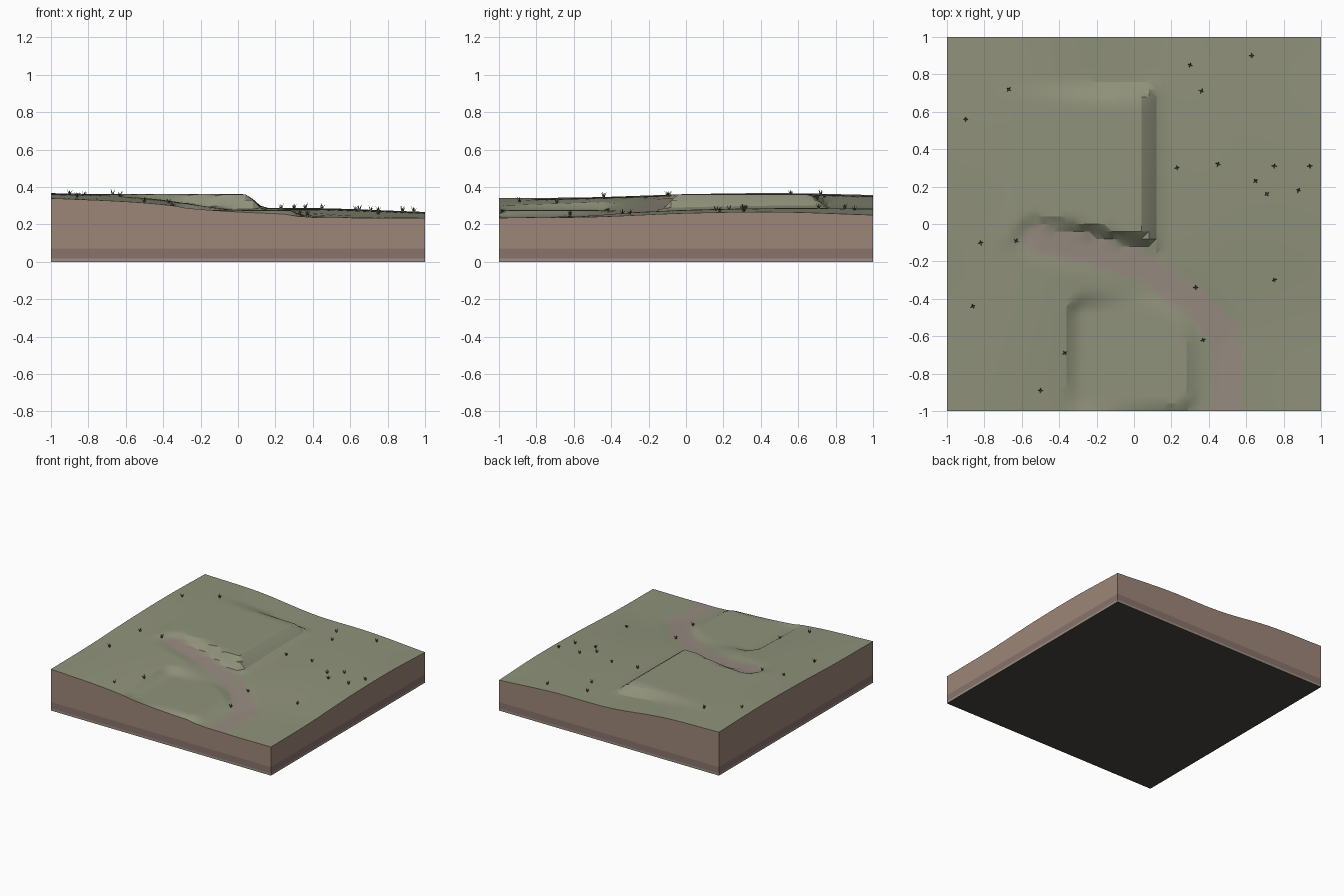
import bpy, bmesh, math, random
from mathutils import Vector

if "Cube" in bpy.data.objects:
    bpy.data.objects.remove(bpy.data.objects["Cube"])

random.seed(4)
N = 50


def mat(name, rgb):
    m = bpy.data.materials.new(name)
    m.diffuse_color = (*rgb, 1)
    m.use_nodes = True
    m.node_tree.nodes["Principled BSDF"].inputs["Base Color"].default_value = m.diffuse_color
    return m


GRASS = mat("grass", (0.28, 0.29, 0.20))
DIRT = mat("trail_dirt", (0.31, 0.26, 0.22))
SOIL = mat("soil", (0.34, 0.24, 0.19))
CLAY = mat("clay", (0.25, 0.17, 0.15))
STONE = mat("stone", (0.33, 0.28, 0.24))
BASE = mat("underside", (0.07, 0.06, 0.05))
REED = mat("tuft_green", (0.10, 0.12, 0.06))

# Natural ground heights: rows front to back, columns left to right
ROWS = [[.340, .315, .262, .236, .235],
        [.345, .334, .272, .250, .240],
        [.361, .345, .284, .276, .260],
        [.367, .352, .294, .285, .266],
        [.357, .342, .290, .282, .250]]
# Trail centre line
TRAIL = [Vector(p) for p in [(-.52, -.08, .338), (-.25, -.13, .302), (.05, -.22, .274),
                             (.3, -.4, .257), (.5, -.6, .242), (.5, -1.1, .235)]]


def spline(v, t):
    # Catmull-Rom through evenly spaced values, t in -1..1
    t = min(max((t + 1) / 2 * (len(v) - 1), 0), len(v) - 1)
    i = min(int(t), len(v) - 2)
    f = t - i
    b, c = v[i], v[i + 1]
    a = v[i - 1] if i else 2 * b - c
    d = v[i + 2] if i + 2 < len(v) else 2 * c - b
    return b + f * (c - a + f * (2 * a - 5 * b + 4 * c - d + f * (3 * (b - c) + d - a))) / 2


def ease(t):
    t = min(max(t, 0), 1)
    return t * t * (3 - 2 * t)


def trail(x, y):
    # Distance to the trail and the trail height there
    best = (9, 0)
    p = Vector((x, y))
    for a, b in zip(TRAIL, TRAIL[1:]):
        d = (b - a).xy
        t = min(max((p - a.xy).dot(d) / d.length_squared, 0), 1)
        q = a.lerp(b, t)
        best = min(best, ((p - q.xy).length, q.z))
    return best


def height(x, y):
    h = spline([spline(r, x) for r in ROWS], y)
    # Upper terrace with mitred corners
    d = max(-.65 - x, x - .03, -.03 - y, y - .65, 0)
    h += (.362 - h) * (1 - ease(d / .12))
    # Lower terrace with rounded corners
    d = math.hypot(max(-.26 - x, x - .24, 0), max(-.92 - y, y + .48, 0))
    h += (.276 - h) * (1 - ease((d - .03) / .08))
    # Trail cut
    d, z = trail(x, y)
    return h + (z - h) * (1 - ease((d - .07) / .07))


def finish(name, bm, mats, smooth=None):
    me = bpy.data.meshes.new(name)
    bm.to_mesh(me)
    bm.free()
    for m in mats:
        me.materials.append(m)
    ob = bpy.data.objects.new(name, me)
    bpy.context.collection.objects.link(ob)
    if smooth:
        bpy.context.view_layer.objects.active = ob
        ob.select_set(True)
        bpy.ops.object.shade_smooth_by_angle(angle=math.radians(smooth))
        ob.select_set(False)
    return ob


# Ground surface
bm = bmesh.new()
bmesh.ops.create_grid(bm, x_segments=N, y_segments=N, size=1)
for v in bm.verts:
    v.co.z = height(v.co.x, v.co.y)
bmesh.ops.triangulate(bm, faces=bm.faces[:])
for f in bm.faces:
    c = f.calc_center_median()
    f.material_index = int(trail(c.x, c.y)[0] < .075)
finish("ground_surface", bm, [GRASS, DIRT], 20)

# Block sides in layers, and underside
edge = [-1 + 2 * i / N for i in range(N)]
rim = ([(t, -1) for t in edge] + [(1, t) for t in edge] +
       [(-t, 1) for t in edge] + [(-1, -t) for t in edge])


def layer(name, material, low, top=None, cap=None):
    bm = bmesh.new()
    lo = [bm.verts.new((x, y, low)) for x, y in rim]
    hi = [bm.verts.new((x, y, height(x, y) if top is None else top)) for x, y in rim]
    for i in range(len(rim)):
        j = (i + 1) % len(rim)
        bm.faces.new((lo[i], lo[j], hi[j], hi[i]))
    mats = [material]
    if cap:
        bm.faces.new(lo[::-1]).material_index = 1
        mats.append(cap)
    finish(name, bm, mats)


layer("soil_layer", SOIL, .07)
layer("clay_layer", CLAY, .018, .07)
layer("stone_layer", STONE, 0, .018, BASE)

# Grass tufts: crossed leaning blades
SPOTS = [(-.9, .56), (-.67, .72), (-.82, -.1), (-.63, -.09), (-.86, -.44), (-.37, -.69), (-.5, -.89),
         (.37, -.62), (.33, -.34), (.75, -.3), (.23, .3), (.45, .32), (.65, .23), (.71, .16),
         (.75, .31), (.88, .18), (.94, .31), (.3, .85), (.36, .71), (.63, .9)]
bm = bmesh.new()
for x, y in SPOTS:
    o = Vector((x, y, height(x, y) - .003))
    turn = random.uniform(0, 6.28)
    for k in range(4):
        a = turn + k * math.pi / 2
        out, side = Vector((math.cos(a), math.sin(a), 0)), Vector((-math.sin(a), math.cos(a), 0))
        tip = out * .015 + Vector((0, 0, random.uniform(.022, .036)))
        base = [o + side * .005, o - side * .005, o + out * .005]
        vs = [bm.verts.new(p) for p in base + [o + tip]]
        for i in range(3):
            bm.faces.new((vs[i], vs[(i + 1) % 3], vs[3]))
bmesh.ops.recalc_face_normals(bm, faces=bm.faces[:])
finish("grass_tufts", bm, [REED])
